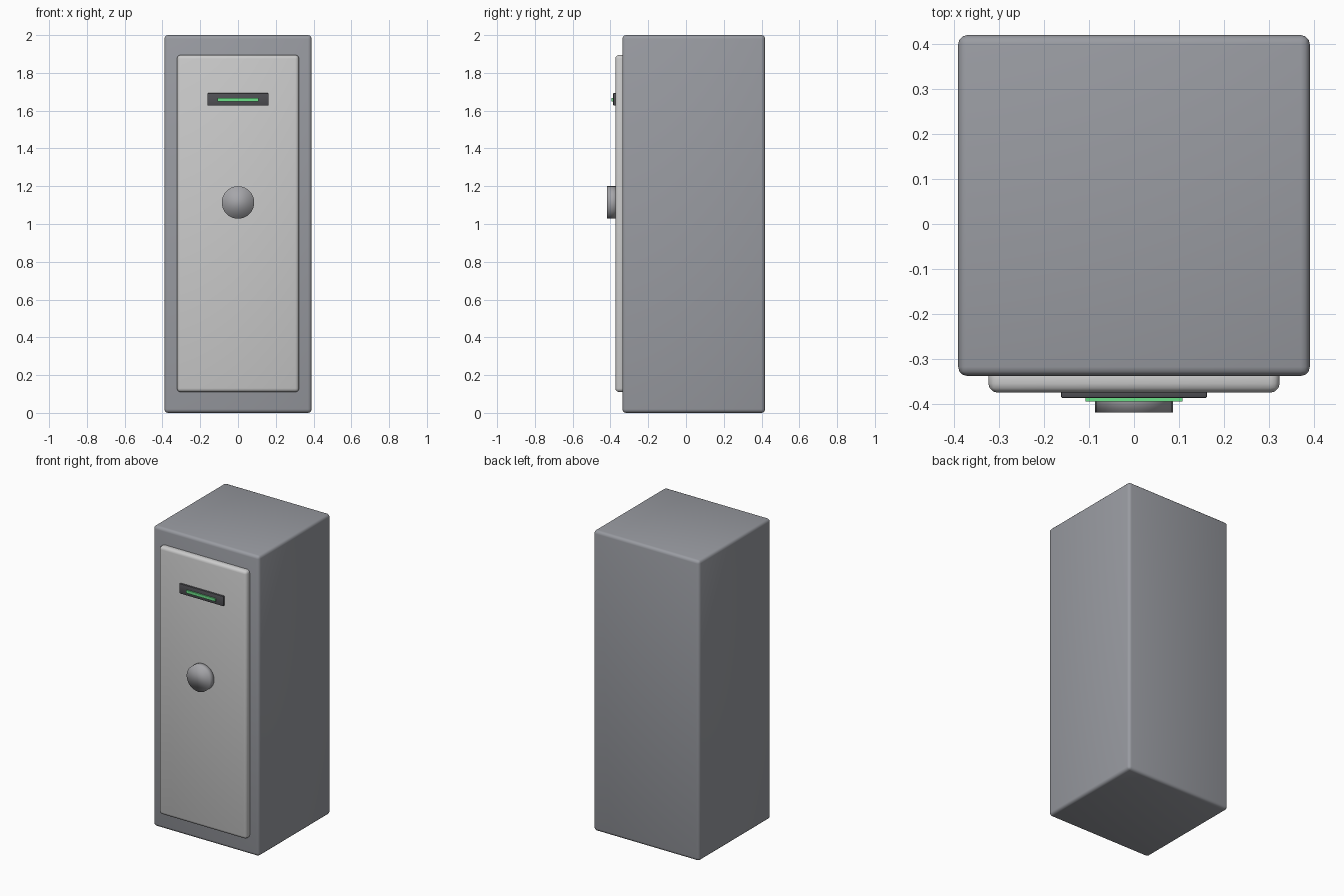
import bpy
import math

if "Cube" in bpy.data.objects:
    bpy.data.objects.remove(bpy.data.objects["Cube"])


def material(name, color):
    mat = bpy.data.materials.new(name)
    mat.diffuse_color = (*color, 1)
    mat.use_nodes = True
    mat.node_tree.nodes["Principled BSDF"].inputs["Base Color"].default_value = mat.diffuse_color
    return mat


def box(name, x_half, y_range, z_range, bevel, mat, segments=3):
    (y0, y1), (z0, z1) = y_range, z_range
    bpy.ops.mesh.primitive_cube_add(size=1, location=(0, (y0 + y1) / 2, (z0 + z1) / 2))
    ob = bpy.context.object
    ob.name = name
    ob.scale = (2 * x_half, y1 - y0, z1 - z0)
    bpy.ops.object.transform_apply(location=False, rotation=False, scale=True)
    if bevel:
        mod = ob.modifiers.new("rounded_edges", 'BEVEL')
        mod.width = bevel
        mod.segments = segments
        bpy.ops.object.modifier_apply(modifier=mod.name)
        bpy.ops.object.shade_smooth_by_angle(angle=math.radians(40))
    ob.data.materials.append(mat)
    return ob


body_grey = material("body_grey", (0.32, 0.33, 0.36))
door_grey = material("door_grey", (0.62, 0.62, 0.63))
dark_grey = material("dark_grey", (0.08, 0.08, 0.09))
knob_grey = material("knob_grey", (0.38, 0.38, 0.40))
green = material("indicator_green", (0.15, 0.75, 0.25))

# Cabinet and raised door panel
box("cabinet_body", 0.39, (-0.337, 0.419), (0, 2), 0.02, body_grey)
box("door_panel", 0.323, (-0.374, -0.318), (0.11, 1.895), 0.02, door_grey)

# Display plate with its light strip
box("display_plate", 0.162, (-0.386, -0.362), (1.627, 1.693), 0.004, dark_grey, 2)
box("light_strip", 0.108, (-0.394, -0.380), (1.648, 1.667), 0, green)

# Round knob, a short disc facing forward
bpy.ops.mesh.primitive_cylinder_add(vertices=32, radius=0.086, depth=0.058,
                                    location=(0, -0.389, 1.114),
                                    rotation=(math.pi / 2, 0, 0))
knob = bpy.context.object
knob.name = "door_knob"
knob.data.materials.append(knob_grey)
bpy.ops.object.shade_smooth()
